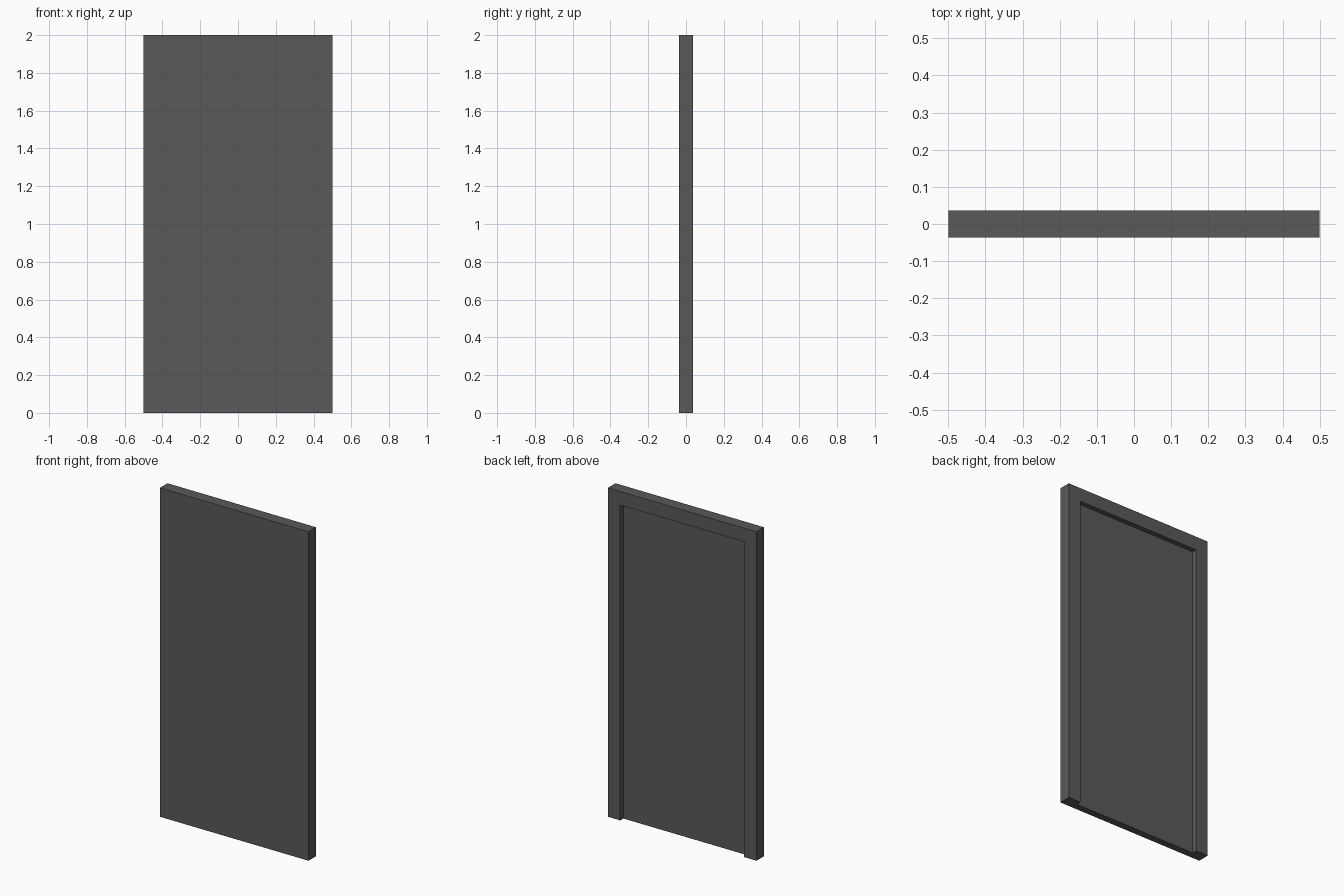
import bpy

if "Cube" in bpy.data.objects:
    bpy.data.objects.remove(bpy.data.objects["Cube"])

W, T, H = 1.0, 0.073, 2.0      # overall width, thickness, height
BORDER, DEPTH = 0.083, 0.03    # raised border width and recess depth

grey = bpy.data.materials.new("dark_grey")
grey.diffuse_color = (0.1, 0.1, 0.1, 1)
grey.use_nodes = True
grey.node_tree.nodes["Principled BSDF"].inputs["Base Color"].default_value = grey.diffuse_color


def box(name, x0, x1, y0, y1, z0, z1):
    bpy.ops.mesh.primitive_cube_add(size=1, location=((x0 + x1) / 2, (y0 + y1) / 2, (z0 + z1) / 2))
    ob = bpy.context.object
    ob.name = name
    ob.scale = (x1 - x0, y1 - y0, z1 - z0)
    bpy.ops.object.transform_apply(location=True, rotation=False, scale=True)
    ob.data.materials.append(grey)
    return ob


# Door slab with a flat front
door = box("door_panel", -W / 2, W / 2, -T / 2, T / 2, 0, H)

# Recess in the back, open at the bottom, leaving side posts and a top rail
cutter = box("recess_cutter", -W / 2 + BORDER, W / 2 - BORDER,
             T / 2 - DEPTH, T / 2 + 0.1, -0.1, H - BORDER)
mod = door.modifiers.new("recess", 'BOOLEAN')
mod.operation = 'DIFFERENCE'
mod.solver = 'EXACT'
mod.object = cutter
bpy.context.view_layer.objects.active = door
bpy.ops.object.modifier_apply(modifier=mod.name)
bpy.data.objects.remove(cutter, do_unlink=True)
